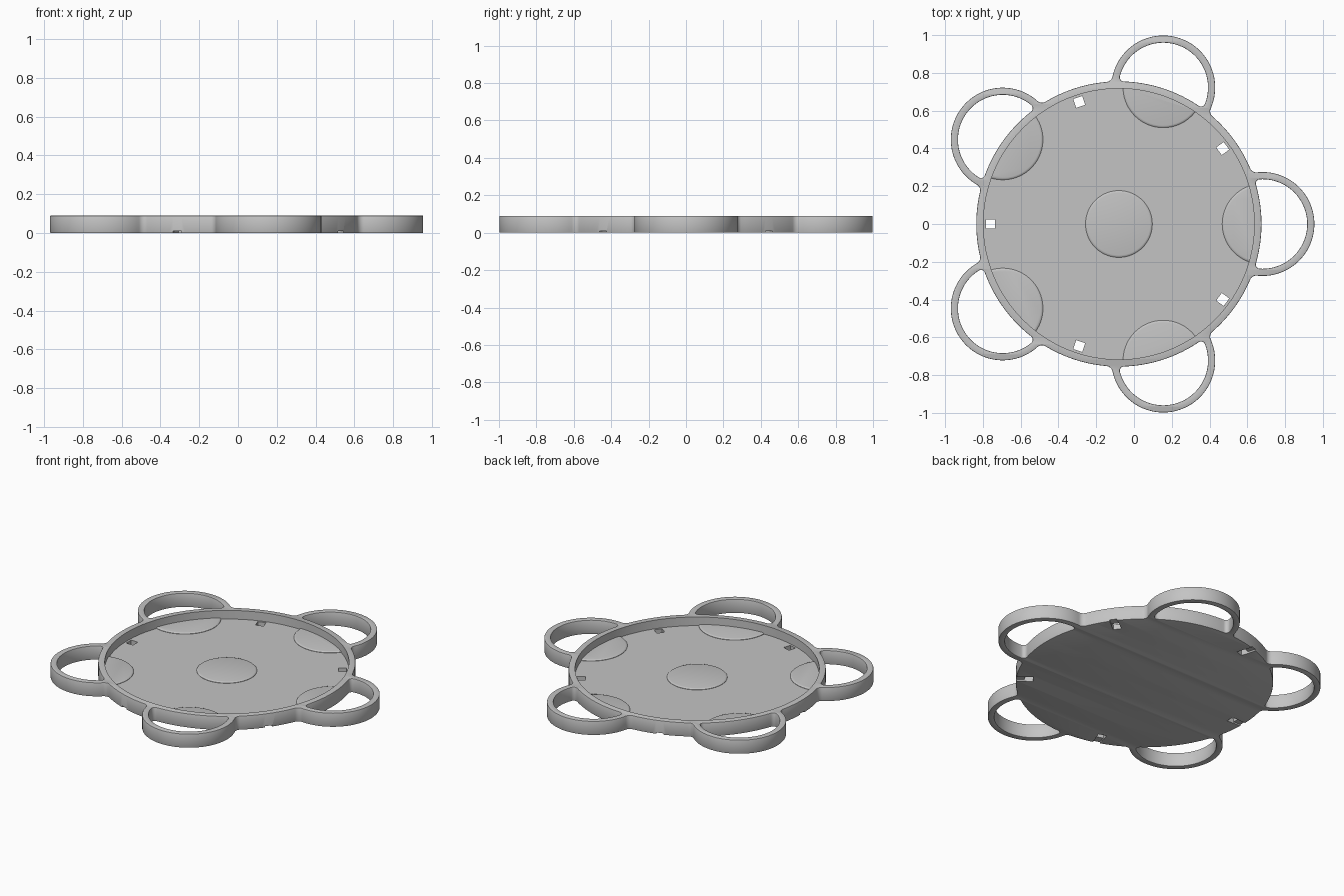
import bpy, bmesh, math
from mathutils import Vector, Matrix

if "Cube" in bpy.data.objects:
    bpy.data.objects.remove(bpy.data.objects["Cube"])

# Main dimensions
CENTRE = Vector((-0.08, 0))
HEIGHT, FLOOR = 0.09, 0.034
TRAY_R, POCKET_R = 0.755, 0.717
LOOP_DIST, LOOP_R, HOLE_R = 0.76, 0.275, 0.237
STEP = math.tau / 5

grey = bpy.data.materials.new("light_grey")
grey.use_nodes = True
tone = (0.55, 0.55, 0.55, 1)
grey.diffuse_color = tone
grey.node_tree.nodes["Principled BSDF"].inputs["Base Color"].default_value = tone


def arc(c, r, a, b, n):
    return [Vector((c[0] + r * math.cos(a + (b - a) * i / n),
                    c[1] + r * math.sin(a + (b - a) * i / n))) for i in range(n + 1)]


def meet(r0, r1):
    """Upper point at distance r0 from the tray centre and r1 from the first loop centre."""
    x = (r0 * r0 - r1 * r1 + LOOP_DIST ** 2) / (2 * LOOP_DIST)
    return Vector((x, math.sqrt(r0 * r0 - x * x)))


def ang(v):
    return math.atan2(v.y, v.x)


def mirrored(pts):
    return [Vector((p.x, -p.y)) for p in reversed(pts)]


def turn(pts, a):
    return [Matrix.Rotation(a, 2) @ p for p in pts]


loop_c = Vector((LOOP_DIST, 0))

# Outer outline of one fifth: loop, fillet, tray edge
F = 0.035
fc = meet(TRAY_R + F, LOOP_R + F)
a_loop = ang(fc - loop_c)
a_end = ang(-fc)
half = arc(loop_c, LOOP_R, 0, a_loop, 28)
half += arc(fc, F, a_loop - math.pi, a_end, 8)[1:]
half += arc((0, 0), TRAY_R, ang(fc), STEP / 2, 8)[1:]
sector = mirrored(half)[1:] + half[1:]
outline = [p for k in range(5) for p in turn(sector, k * STEP)]

# Crescent hole inside one loop, with rounded corners
G = 0.022
gc = meet(TRAY_R + G, HOLE_R - G)
b_loop = ang(gc - loop_c)
half = arc(loop_c, HOLE_R, 0, b_loop, 28)
half += arc(gc, G, b_loop, ang(-gc) + math.tau, 8)[1:]
half += arc((0, 0), TRAY_R, ang(gc), 0, 12)[1:]
hole = half[:-1] + mirrored(half)[:-1]


def new_object(name, bm):
    me = bpy.data.meshes.new(name)
    bm.to_mesh(me)
    bm.free()
    ob = bpy.data.objects.new(name, me)
    bpy.context.collection.objects.link(ob)
    me.materials.append(grey)
    return ob


def extruded(name, loops, z0, z1, bevel=0.0):
    """Solid from closed 2D loops; inner loops become holes."""
    cu = bpy.data.curves.new(name + "_curve", 'CURVE')
    cu.dimensions, cu.fill_mode = '2D', 'BOTH'
    cu.extrude = (z1 - z0) / 2 - bevel
    cu.bevel_depth, cu.offset, cu.bevel_resolution = bevel, -bevel, 1
    for pts in loops:
        sp = cu.splines.new('POLY')
        sp.points.add(len(pts) - 1)
        for q, p in zip(sp.points, pts):
            q.co = (p.x + CENTRE.x, p.y + CENTRE.y, 0, 1)
        sp.use_cyclic_u = True
    tmp = bpy.data.objects.new(name + "_tmp", cu)
    bpy.context.collection.objects.link(tmp)
    bpy.context.view_layer.update()
    me = bpy.data.meshes.new_from_object(tmp.evaluated_get(bpy.context.evaluated_depsgraph_get()))
    bpy.data.objects.remove(tmp)
    bm = bmesh.new()
    bm.from_mesh(me)
    bpy.data.meshes.remove(me)
    bmesh.ops.remove_doubles(bm, verts=bm.verts, dist=1e-5)
    bmesh.ops.translate(bm, verts=bm.verts, vec=(0, 0, (z0 + z1) / 2))
    bmesh.ops.recalc_face_normals(bm, faces=bm.faces)
    return new_object(name, bm)


def box(x0, x1, w, z0, z1):
    bm = bmesh.new()
    bmesh.ops.create_cube(bm, size=1)
    bmesh.ops.scale(bm, verts=bm.verts, vec=(x1 - x0, w, z1 - z0))
    bmesh.ops.translate(bm, verts=bm.verts, vec=((x0 + x1) / 2, 0, (z0 + z1) / 2))
    return bm


# Tray body with its five loops
tray = extruded("tray_with_loops", [outline] + [turn(hole, k * STEP) for k in range(5)],
                0, HEIGHT, 0.004)

# Cutters: round pocket, then floor slots with a shallow channel out to the edge
cutters = [extruded("pocket_cutter", [arc((0, 0), POCKET_R, 0, math.tau, 128)[:-1]],
                    FLOOR, HEIGHT + 0.1)]
for k in range(5):
    place = Matrix.Translation(CENTRE.to_3d()) @ Matrix.Rotation((k + 0.5) * STEP, 4, 'Z')
    for name, dims in (("slot_cutter", (0.655, 0.704, 0.05, -0.05, FLOOR + 0.02)),
                       ("channel_cutter", (0.69, 0.80, 0.046, -0.05, 0.01))):
        bm = box(*dims)
        bm.transform(place)
        cutters.append(new_object(name, bm))
for c in cutters:
    c.hide_render = True
    mod = tray.modifiers.new(c.name, 'BOOLEAN')
    mod.operation, mod.solver, mod.object = 'DIFFERENCE', 'EXACT', c
bpy.context.view_layer.update()
cut = bpy.data.meshes.new_from_object(tray.evaluated_get(bpy.context.evaluated_depsgraph_get()))
tray.modifiers.clear()
tray.data = cut
for c in cutters:
    bpy.data.objects.remove(c)


# Low raised pads with rounded edges, trimmed where they meet the wall
def pad(name, c, r):
    bm = bmesh.new()
    rings = [(r, -0.004), (r, 0.002), (r - 0.004, 0.006), (r - 0.012, 0.008)]
    rows = [[bm.verts.new((c.x + p.x, c.y + p.y, FLOOR + z))
             for p in arc((0, 0), q, 0, math.tau, 72)[:-1]] for q, z in rings]
    for low, high in zip(rows, rows[1:]):
        for i in range(72):
            j = (i + 1) % 72
            bm.faces.new((low[i], low[j], high[j], high[i]))
    bm.faces.new(rows[-1])
    # Pull points beyond the wall back just inside it
    for v in bm.verts:
        if v.co.xy.length > POCKET_R + 0.004:
            v.co.xy = v.co.xy.normalized() * (POCKET_R + 0.004)
    bmesh.ops.translate(bm, verts=bm.verts, vec=CENTRE.to_3d())
    return new_object(name, bm)


parts = [tray, pad("centre_pad", Vector((0, 0)), 0.177)]
for k in range(5):
    parts.append(pad(f"edge_pad_{k + 1}", turn([loop_c], k * STEP)[0], 0.213))

# Smooth curved walls, keep edges sharp
bpy.ops.object.select_all(action='DESELECT')
for ob in parts:
    ob.select_set(True)
bpy.context.view_layer.objects.active = tray
bpy.ops.object.shade_smooth_by_angle(angle=math.radians(35))
